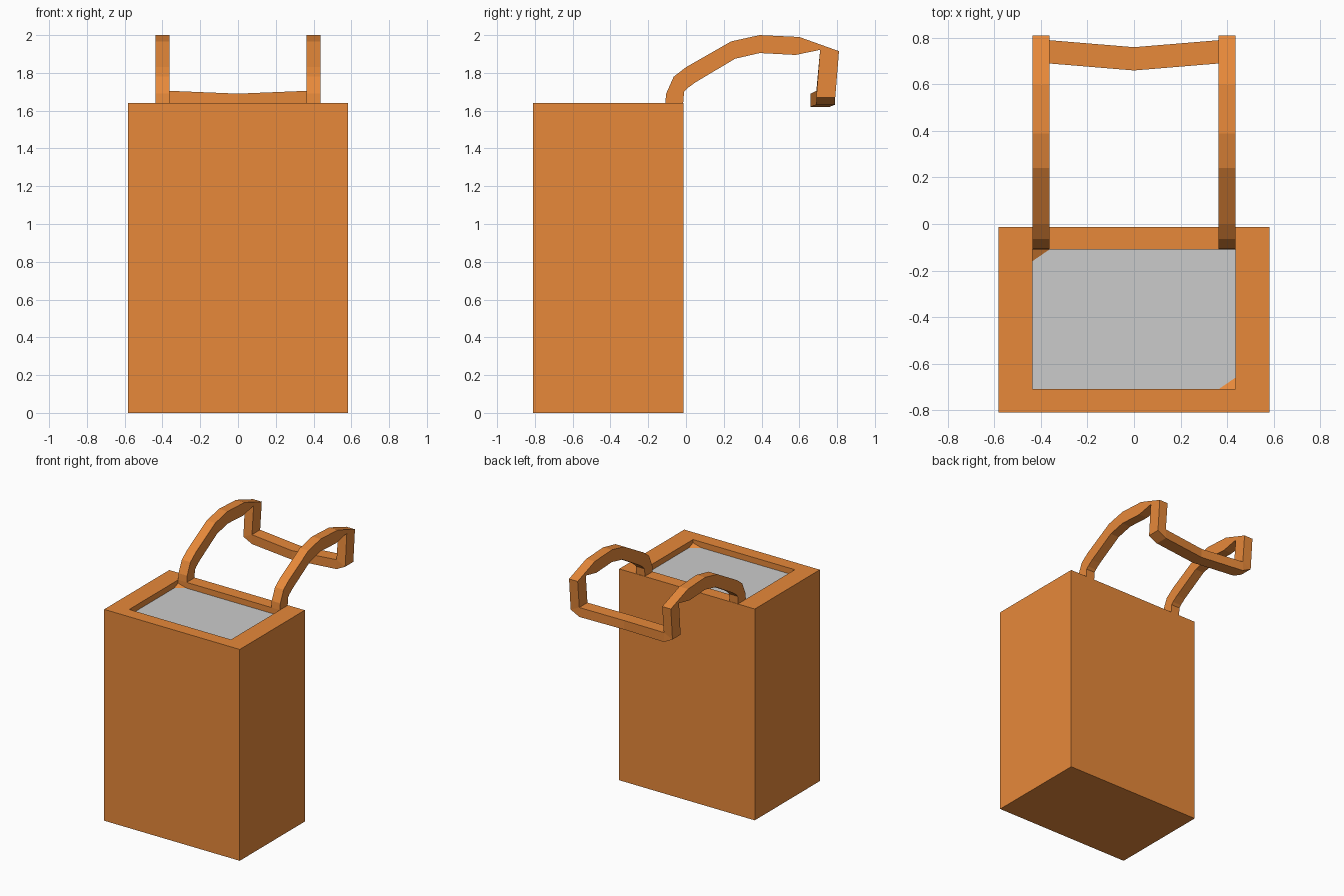
import bpy, bmesh

if "Cube" in bpy.data.objects:
    bpy.data.objects.remove(bpy.data.objects["Cube"])

orange = bpy.data.materials.new("orange")
orange.diffuse_color = (0.8, 0.25, 0.042, 1)
orange.use_nodes = True
orange.node_tree.nodes["Principled BSDF"].inputs["Base Color"].default_value = orange.diffuse_color


def make_object(name, bm, mat=None):
    bmesh.ops.remove_doubles(bm, verts=bm.verts, dist=1e-4)
    bmesh.ops.recalc_face_normals(bm, faces=bm.faces)
    mesh = bpy.data.meshes.new(name)
    bm.to_mesh(mesh)
    bm.free()
    ob = bpy.data.objects.new(name, mesh)
    bpy.context.collection.objects.link(ob)
    if mat:
        mesh.materials.append(mat)
    return ob


def skin(rings):
    """Join four-cornered rings into a tube, capped at its first ring."""
    bm = bmesh.new()
    loops = [[bm.verts.new(p) for p in r] for r in rings]
    bm.faces.new(loops[0])
    for a, b in zip(loops, loops[1:]):
        for i in range(4):
            j = (i + 1) % 4
            quad = [a[i], a[j], b[j], b[i]]
            # drop the shared edge where the tube pivots around a corner
            if (a[i].co - b[i].co).length < 1e-5:
                quad.remove(b[i])
            if (a[j].co - b[j].co).length < 1e-5:
                quad.remove(b[j])
            if len(quad) > 2:
                bm.faces.new(quad)
    return bm


def rect(x, y0, y1, z):
    return [(-x, y0, z), (x, y0, z), (x, y1, z), (-x, y1, z)]


# Case: tall box with a shallow recess in its top
TOP, FLOOR = 1.64, 1.595
case = skin([rect(0.582, -0.81, -0.012, 0), rect(0.582, -0.81, -0.012, TOP),
             rect(0.437, -0.71, -0.11, TOP), rect(0.437, -0.71, -0.11, FLOOR)])
make_object("case", case, orange)

# Grey panel on the recess floor
bm = bmesh.new()
bm.faces.new([bm.verts.new(p) for p in rect(0.437, -0.71, -0.11, FLOOR)])
panel = make_object("top_panel", bm)
if panel.data.polygons[0].normal.z < 0:
    panel.data.flip_normals()

# Low sloping fillets in two opposite corners of the recess
for name, x, y, s in (("back_corner_fillet", -0.437, -0.11, 1),
                      ("front_corner_fillet", 0.437, -0.71, -1)):
    bm = bmesh.new()
    tip = bm.verts.new((x, y, FLOOR + 0.02))
    base = [bm.verts.new(p) for p in ((x, y, FLOOR), (x + 0.073 * s, y, FLOOR),
                                      (x, y - 0.05 * s, FLOOR))]
    bm.faces.new(base)
    for i in range(3):
        bm.faces.new((base[i], base[(i + 1) % 3], tip))
    make_object(name, bm, orange)

# Handle: arched arm, drop leg and half crossbar, mirrored in x
XI, XO = 0.363, 0.437
outer = [(-0.11, 1.64), (-0.105, 1.69), (-0.065, 1.78), (0.0, 1.83),
         (0.24, 1.967), (0.39, 2.0), (0.60, 1.99), (0.81, 1.915)]
inner = [(-0.015, 1.64), (-0.01, 1.70), (0.005, 1.717), (0.05, 1.75),
         (0.26, 1.875), (0.39, 1.905), (0.58, 1.895), (0.71, 1.922)]
rings = [[(XI, *o), (XO, *o), (XO, *i), (XI, *i)] for o, i in zip(outer, inner)]
yb, yf = 0.79, 0.69
A, D = (XI, yb, 1.705), (XI, yf, 1.705)
rings.append([A, (XO, yb, 1.67), (XO, yf, 1.67), D])
rings.append([A, (XI, yb, 1.632), (XI, yf, 1.632), D])
rings.append([(0, 0.76, 1.69), (0, 0.76, 1.62), (0, 0.66, 1.62), (0, 0.66, 1.69)])
handle = make_object("handle", skin(rings), orange)
mirror = handle.modifiers.new("mirror", "MIRROR")
mirror.use_axis[0] = True
